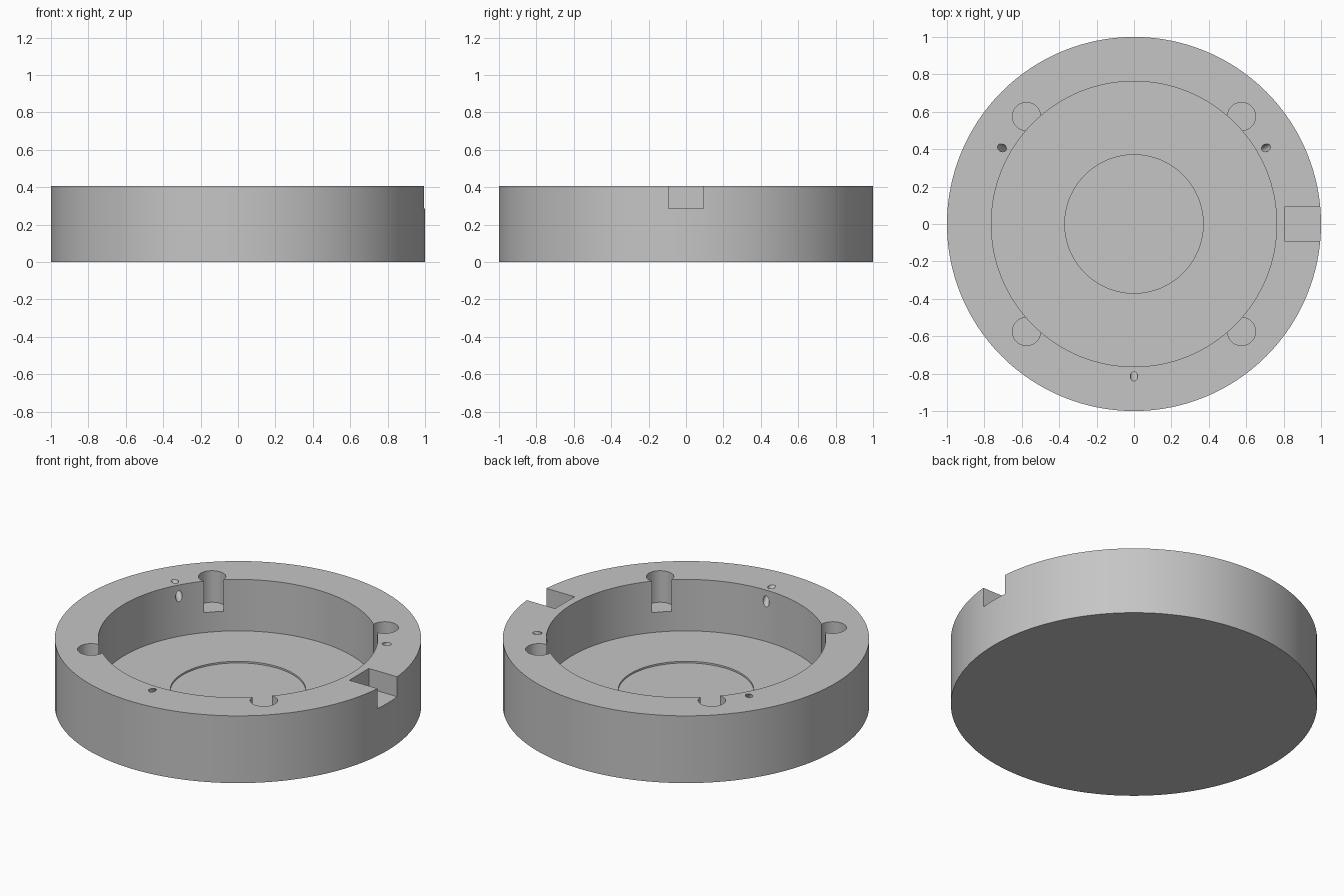
import bpy
import bmesh
import math
from mathutils import Matrix, Vector

cube = bpy.data.objects.get("Cube")
if cube:
    bpy.data.objects.remove(cube, do_unlink=True)

TOP = 0.405
SEGMENTS = 128

grey = bpy.data.materials.new("plain grey")
grey.use_nodes = True
colour = (0.56, 0.56, 0.56, 1)
grey.diffuse_color = colour
grey.node_tree.nodes["Principled BSDF"].inputs["Base Color"].default_value = colour


def add_object(name, bm):
    mesh = bpy.data.meshes.new(name)
    bmesh.ops.recalc_face_normals(bm, faces=bm.faces)
    bm.to_mesh(mesh)
    bm.free()
    mesh.materials.append(grey)
    obj = bpy.data.objects.new(name, mesh)
    bpy.context.collection.objects.link(obj)
    return obj


def revolve(name, profile):
    """Stack rings from (radius, height) pairs and close both ends."""
    bm = bmesh.new()
    rings = []
    for radius, z in profile:
        angles = [math.tau * i / SEGMENTS for i in range(SEGMENTS)]
        rings.append([bm.verts.new((radius * math.cos(a), radius * math.sin(a), z)) for a in angles])
    for low, high in zip(rings, rings[1:]):
        for i in range(SEGMENTS):
            j = (i + 1) % SEGMENTS
            bm.faces.new((low[i], low[j], high[j], high[i]))
    bm.faces.new(rings[0])
    bm.faces.new(rings[-1])
    return add_object(name, bm)


def rod(name, start, end, radius, sides):
    """Cylinder between two points."""
    start, end = Vector(start), Vector(end)
    axis = end - start
    turn = axis.to_track_quat("Z", "Y").to_matrix().to_4x4()
    bm = bmesh.new()
    bmesh.ops.create_cone(bm, cap_ends=True, segments=sides, radius1=radius, radius2=radius,
                          depth=axis.length,
                          matrix=Matrix.Translation((start + end) / 2) @ turn)
    return add_object(name, bm)


# Round dish with a shallow disc sunk into its floor
dish = revolve("dish_body", [(1, 0), (1, TOP), (0.763, TOP), (0.763, 0.095),
                             (0.37, 0.095), (0.37, 0.085)])
cutters = []

# Four round pockets that break through the inner wall
for i in range(4):
    a = math.radians(45 + 90 * i)
    x, y = 0.813 * math.cos(a), 0.813 * math.sin(a)
    cutters.append(rod("pocket_cutter", (x, y, 0.215), (x, y, 0.5), 0.075, 48))

# Three slanted pin holes from the rim top to the inner wall
for degrees in (30, 150, 270):
    out = Vector((math.cos(math.radians(degrees)), math.sin(math.radians(degrees)), 0))
    slope = out * 0.055 + Vector((0, 0, 0.072))
    mouth = out * 0.815 + Vector((0, 0, TOP))
    cutters.append(rod("pin_hole_cutter", mouth - slope * 1.7, mouth + slope, 0.02, 24))

# Square notch through the outer wall
bm = bmesh.new()
bmesh.ops.create_cube(bm, size=1, matrix=Matrix.Translation((0.957, 0, 0.385))
                      @ Matrix.Diagonal((0.3, 0.186, 0.2, 1)))
cutters.append(add_object("notch_cutter", bm))

bpy.context.view_layer.objects.active = dish
for cutter in cutters:
    cutter.hide_render = True
    cut = dish.modifiers.new("cut", "BOOLEAN")
    cut.operation = "DIFFERENCE"
    cut.solver = "EXACT"
    cut.object = cutter
    bpy.ops.object.modifier_apply(modifier=cut.name)
    bpy.data.objects.remove(cutter, do_unlink=True)

# Smooth round walls, sharp rims
bpy.ops.object.select_all(action="DESELECT")
dish.select_set(True)
bpy.ops.object.shade_smooth_by_angle(angle=math.radians(30))
